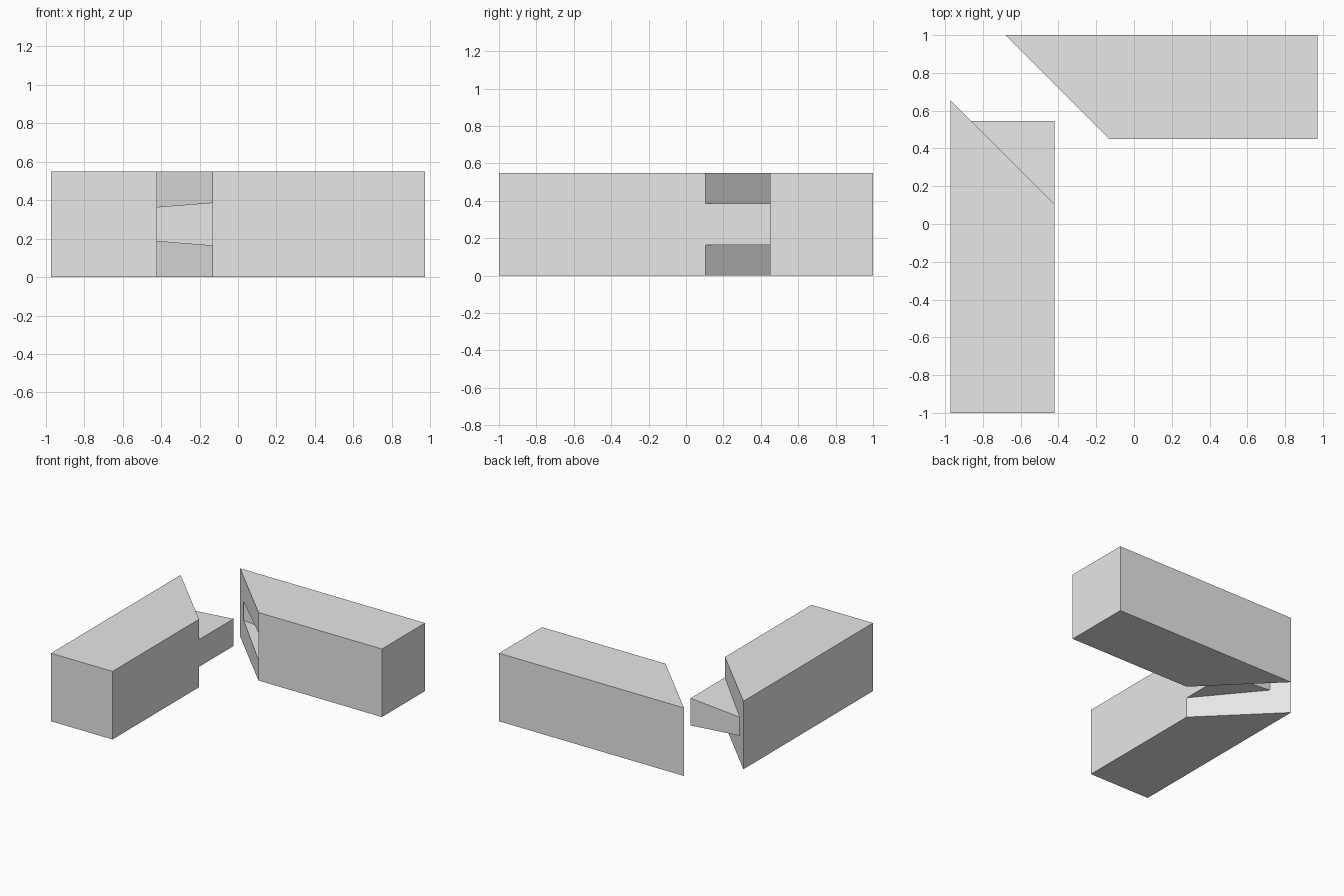
import bpy
import bmesh
from mathutils import Vector

cube = bpy.data.objects.get("Cube")
if cube:
    bpy.data.objects.remove(cube, do_unlink=True)

W = 0.55                      # square beam section
TENON_W = 0.8 * W             # tenon width and reach
LEFT, RIGHT = -0.972, 0.972
FRONT, BACK = -1.0, 1.0
INNER = LEFT + W              # inner side of the post
SHIFT = Vector((0.29, 0.345)) # gap between the two mitred ends
MITRE_LOW = BACK - W - SHIFT.y

grey = bpy.data.materials.new("plain grey")
grey.use_nodes = True
grey.diffuse_color = (0.8, 0.8, 0.8, 1)
grey.node_tree.nodes["Principled BSDF"].inputs["Base Color"].default_value = (0.8, 0.8, 0.8, 1)


def prism(name, plan, half_height):
    """Solid over a plan outline, with half_height(x) above and below mid height."""
    bm = bmesh.new()
    low, high = [[bm.verts.new((x, y, W / 2 + s * half_height(x))) for x, y in plan]
                 for s in (-1, 1)]
    bm.faces.new(low)
    bm.faces.new(high)
    n = len(plan)
    for i in range(n):
        j = (i + 1) % n
        bm.faces.new((low[i], low[j], high[j], high[i]))
    bmesh.ops.recalc_face_normals(bm, faces=bm.faces)
    mesh = bpy.data.meshes.new(name)
    bm.to_mesh(mesh)
    bm.free()
    mesh.materials.append(grey)
    obj = bpy.data.objects.new(name, mesh)
    bpy.context.collection.objects.link(obj)
    return obj


def full(x):
    return W / 2


def tapered_bar(name, offset):
    """Wedge-shaped tongue, thickest along its inner side."""
    x1, y1 = INNER + offset.x, MITRE_LOW + TENON_W + offset.y
    x0, y0 = x1 - TENON_W, y1 - 2 * TENON_W
    plan = [(x0, y0), (x1, y0), (x1, y1), (x0, y1)]
    return prism(name, plan, lambda x: 0.11 - 0.035 * (x1 - x) / TENON_W)


def combine(target, tool, operation):
    mod = target.modifiers.new(operation.lower(), 'BOOLEAN')
    mod.operation = operation
    mod.solver = 'EXACT'
    mod.object = tool
    bpy.context.view_layer.update()
    graph = bpy.context.evaluated_depsgraph_get()
    result = bpy.data.meshes.new_from_object(target.evaluated_get(graph))
    target.modifiers.clear()
    target.data = result
    bpy.data.objects.remove(tool, do_unlink=True)


# Mitred beam with the tenon
tenon_beam = prism("tenon_beam", [(LEFT, FRONT), (INNER, FRONT), (INNER, MITRE_LOW),
                                  (LEFT, MITRE_LOW + W)], full)
combine(tenon_beam, tapered_bar("tenon", Vector((0, 0))), 'UNION')

# Mitred beam with the matching mortise
mortise_beam = prism("mortise_beam", [(INNER + SHIFT.x, BACK - W), (RIGHT, BACK - W),
                                      (RIGHT, BACK), (LEFT + SHIFT.x, BACK)], full)
combine(mortise_beam, tapered_bar("mortise_cutter", SHIFT), 'DIFFERENCE')
